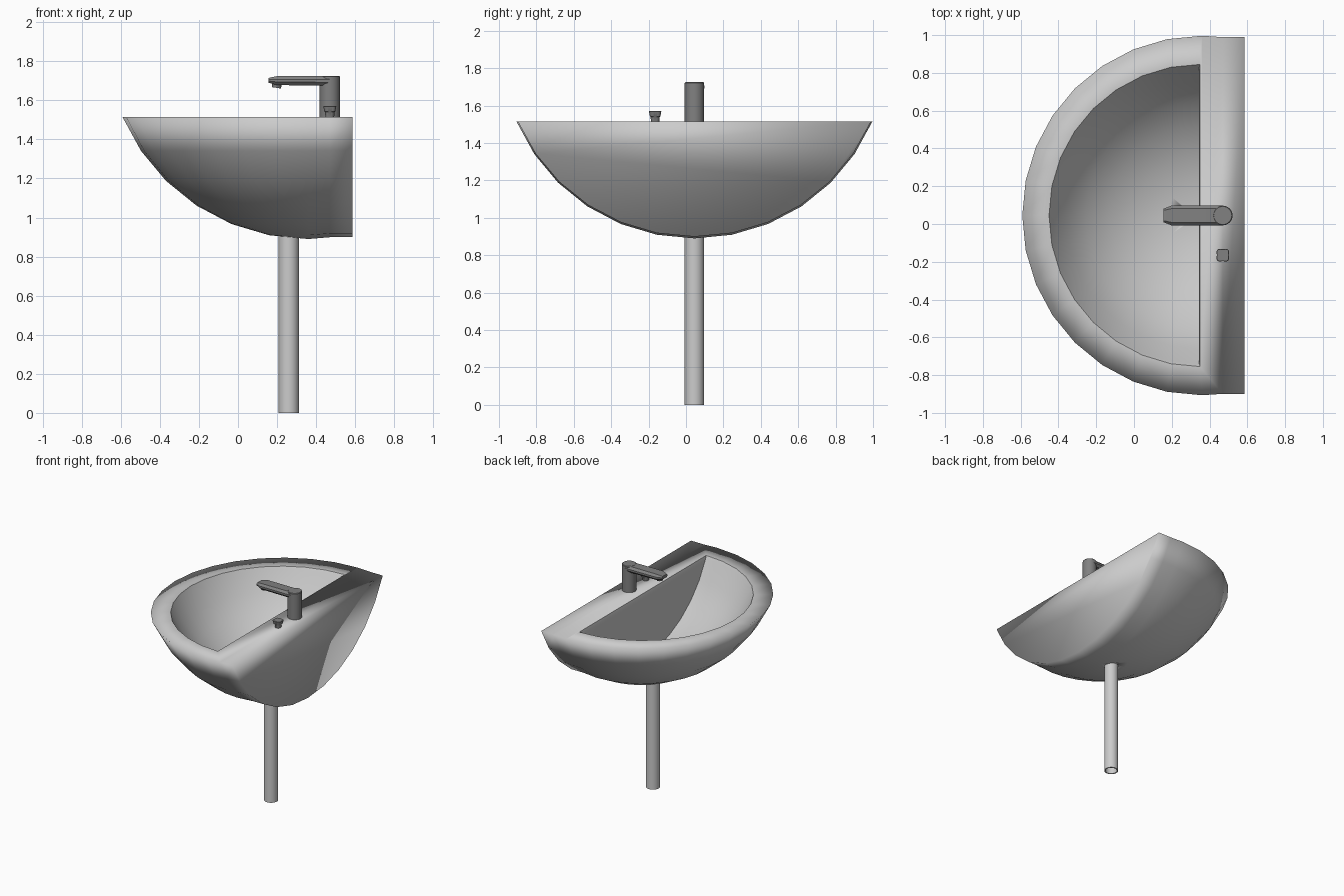
import bpy, bmesh
from math import sin, cos, pi, radians

if "Cube" in bpy.data.objects:
    bpy.data.objects.remove(bpy.data.objects["Cube"])

YC = 0.045          # centre line of the sink
TOP = 1.515         # rim height

dark = bpy.data.materials.new("dark_metal")
dark.diffuse_color = (0.22, 0.22, 0.22, 1)
dark.use_nodes = True
dark.node_tree.nodes["Principled BSDF"].inputs["Base Color"].default_value = dark.diffuse_color


def finish(bm, name, mat=None, angle=None):
    bmesh.ops.recalc_face_normals(bm, faces=bm.faces)
    me = bpy.data.meshes.new(name)
    bm.to_mesh(me)
    bm.free()
    ob = bpy.data.objects.new(name, me)
    bpy.context.collection.objects.link(ob)
    if mat:
        me.materials.append(mat)
    bpy.ops.object.select_all(action='DESELECT')
    ob.select_set(True)
    bpy.context.view_layer.objects.active = ob
    if angle is None:
        bpy.ops.object.shade_smooth()
    else:
        bpy.ops.object.shade_smooth_by_angle(angle=radians(angle))
    return ob


def bridge(bm, a, b, closed=False):
    n = len(a)
    for i in range(n if closed else n - 1):
        j = (i + 1) % n
        bm.faces.new((a[i], a[j], b[j], b[i]))


def loft(name, rings, mat=None, angle=35, loop=False):
    """Skin closed rings; cap the ends or join last ring to first."""
    bm = bmesh.new()
    vs = [[bm.verts.new(p) for p in r] for r in rings]
    for a, b in zip(vs, vs[1:]):
        bridge(bm, a, b, True)
    if loop:
        bridge(bm, vs[-1], vs[0], True)
    else:
        bm.faces.new(vs[0])
        bm.faces.new(vs[-1])
    return finish(bm, name, mat, angle)


def ring(x, y, z, r, n=24, lobe=0.0, tilt=0.0):
    pts = []
    for i in range(n):
        a = 2 * pi * i / n
        q = r * (1 + lobe * cos(4 * (a - pi / 4)))
        pts.append((x + q * cos(a), y + q * sin(a), z + tilt * q * cos(a)))
    return pts


def arc(cx, r, z):
    """Half circle in plan, bulging to -x."""
    return [(cx - r * sin(pi * i / 16), YC - r * cos(pi * i / 16), z) for i in range(17)]


# Basin: cut sphere outside, straight run to the back wall, half bowl inside
bm = bmesh.new()
outer = []
for k in range(6, -1, -1):
    t = radians(11.25 * k)
    r, z = 1.03 * sin(t), 1.905 - 1.015 * cos(t)
    if k == 6:
        z = TOP
    rb, zb = r * 0.992, TOP - (TOP - z) * 0.985
    row = ([(0.585, YC - rb, zb), (0.47, YC - rb, zb)] + arc(0.36, r, z)
           + [(0.47, YC + rb, zb), (0.585, YC + rb, zb)])
    outer.append([bm.verts.new(p) for p in row])
inner = [[bm.verts.new(p) for p in arc(0.35, 0.80, TOP)]]
for k in range(6, -1, -1):
    t = radians(11.25 * k)
    z = 1.495 - 0.495 * (cos(t) - cos(radians(67.5))) / (1 - cos(radians(67.5)))
    inner.append([bm.verts.new(p) for p in arc(0.345, 0.785 * sin(t) / sin(radians(67.5)), z)])
for rows in (outer, inner):
    for a, b in zip(rows, rows[1:]):
        bridge(bm, a, b)
o, n = outer[0], inner[0]
bridge(bm, o[2:19], n)                                         # rim
bm.faces.new(o[18:] + o[:3] + [n[0], n[-1]])                   # tap deck
bm.faces.new([r[0] for r in outer] + [r[-1] for r in outer[-2::-1]])
bm.faces.new((n[0], n[-1], inner[1][-1], inner[1][0]))
bm.faces.new([r[0] for r in inner[1:]] + [r[-1] for r in inner[-2:0:-1]])
inside = {v for r in inner for v in r}
bmesh.ops.remove_doubles(bm, verts=bm.verts, dist=0.0005)
bmesh.ops.recalc_face_normals(bm, faces=bm.faces)
inside = {v for v in inside if v.is_valid}
for e in bm.edges:
    if e.verts[0] in inside and e.verts[1] in inside and e.calc_face_angle(0) > 0.5:
        e.smooth = False
sharp_keep = finish(bm, "basin", None, 180)
me = sharp_keep.data
# crisp inner lip and bowl back wall, soft outside
bm = bmesh.new()
bm.from_mesh(me)
for e in bm.edges:
    m = (e.verts[0].co + e.verts[1].co) / 2
    on_lip = all(abs(((v.co.x - 0.347) ** 2 + (v.co.y - YC) ** 2) ** 0.5 - 0.793) < 0.015
                 and v.co.z > 1.48 for v in e.verts)
    on_wall = all(abs(v.co.x - 0.347) < 0.006 for v in e.verts)
    e.smooth = not ((on_lip or on_wall) and e.calc_face_angle(0) > 0.5)
bm.to_mesh(me)
bm.free()

# Drain hole through the bowl
cutter = loft("drain_cutter", [ring(0.26, YC, 0.8, 0.044), ring(0.26, YC, 1.2, 0.044)])
cutter.hide_render = True
mod = sharp_keep.modifiers.new("drain", 'BOOLEAN')
mod.operation = 'DIFFERENCE'
mod.solver = 'EXACT'
mod.object = cutter
bpy.context.view_layer.objects.active = sharp_keep
bpy.ops.object.modifier_apply(modifier=mod.name)
bpy.data.objects.remove(cutter)

# Hollow waste pipe
loft("waste_pipe", [ring(0.26, YC, z, r) for z, r in
                    ((0, 0.052), (0.97, 0.052), (0.97, 0.043), (0, 0.043))], loop=True)

# Tap body
loft("tap_body", [ring(0.47, YC, z, r) for z, r in
                  ((TOP - 0.01, 0.052), (1.721, 0.052), (1.725, 0.048))], dark)


# Spout: flat chamfered bar with a narrowed tip
def bar(x, w, zlo, zhi):
    c = 0.35 * (zhi - zlo)
    half = [(w, zlo + c), (w, zhi - c), (w - c, zhi)]
    low = (w - c, zlo)
    right = [low] + half
    return [(x, YC + y, z) for y, z in right] + [(x, YC - y, z) for y, z in reversed(right)]


loft("tap_spout", [bar(0.47, 0.053, 1.675, 1.724), bar(0.20, 0.053, 1.678, 1.724),
                   bar(0.157, 0.036, 1.69, 1.715)], dark)
loft("spout_nozzle", [ring(0.197, YC, 1.664, 0.022, 16, tilt=-0.15),
                      ring(0.20, YC, 1.69, 0.026, 16, tilt=-0.15)], dark)

# Four-lobed control knob beside the tap
loft("knob", [ring(0.47, YC - 0.21, z, r, 32, l) for z, r, l in
              ((TOP - 0.005, 0.022, 0), (1.54, 0.025, 0.02), (1.543, 0.03, 0.12),
               (1.568, 0.036, 0.13), (1.571, 0.034, 0.13))], dark)
